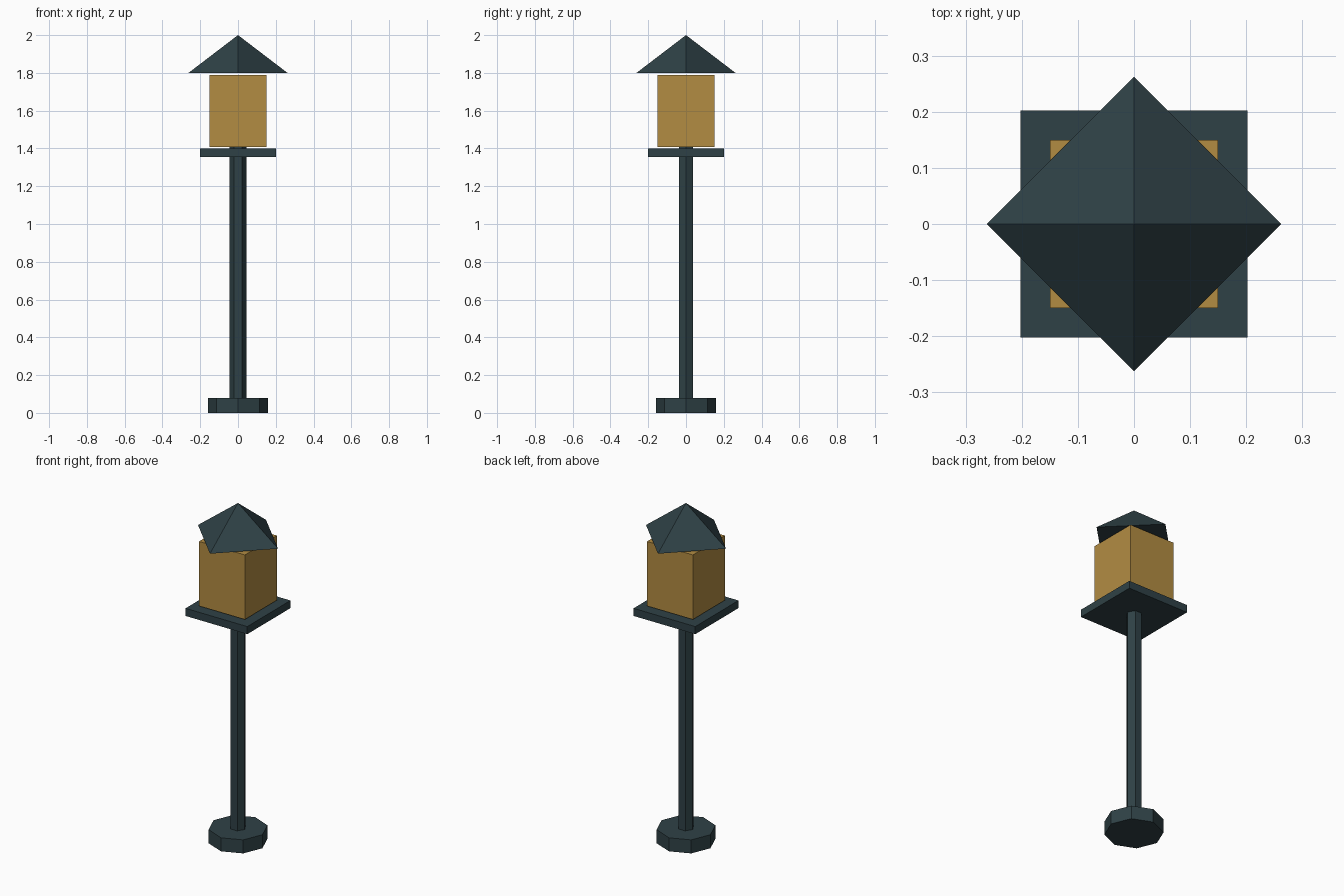
import bpy
import math

if "Cube" in bpy.data.objects:
    bpy.data.objects.remove(bpy.data.objects["Cube"])


def material(name, color):
    m = bpy.data.materials.new(name)
    m.diffuse_color = (*color, 1.0)
    m.use_nodes = True
    m.node_tree.nodes["Principled BSDF"].inputs["Base Color"].default_value = m.diffuse_color
    return m


metal = material("dark_metal", (0.028, 0.053, 0.061))
glow = material("amber_glass", (0.45, 0.265, 0.055))


def finish(name, mat):
    obj = bpy.context.object
    obj.name = name
    obj.data.materials.append(mat)


def prism(name, sides, r_bottom, r_top, z0, z1, mat, turn=0.0):
    bpy.ops.mesh.primitive_cone_add(vertices=sides, radius1=r_bottom, radius2=r_top,
                                    depth=z1 - z0, location=(0, 0, (z0 + z1) / 2),
                                    rotation=(0, 0, turn))
    finish(name, mat)


def box(name, width, z0, z1, mat):
    bpy.ops.mesh.primitive_cube_add(size=1, location=(0, 0, (z0 + z1) / 2))
    bpy.context.object.scale = (width, width, z1 - z0)
    bpy.ops.object.transform_apply(location=False, rotation=False, scale=True)
    finish(name, mat)


# Octagonal foot and hexagonal post (post corners point along x)
prism("foot", 8, 0.16, 0.16, 0.0, 0.08, metal)
prism("post", 6, 0.044, 0.044, 0.08, 1.408, metal, math.pi / 2)

# Square tray and glowing lantern body
box("tray", 0.404, 1.355, 1.40, metal)
box("lantern_body", 0.30, 1.408, 1.79, glow)

# Pyramid roof, corners on the axes
prism("roof", 4, 0.262, 0.0, 1.80, 2.0, metal)
